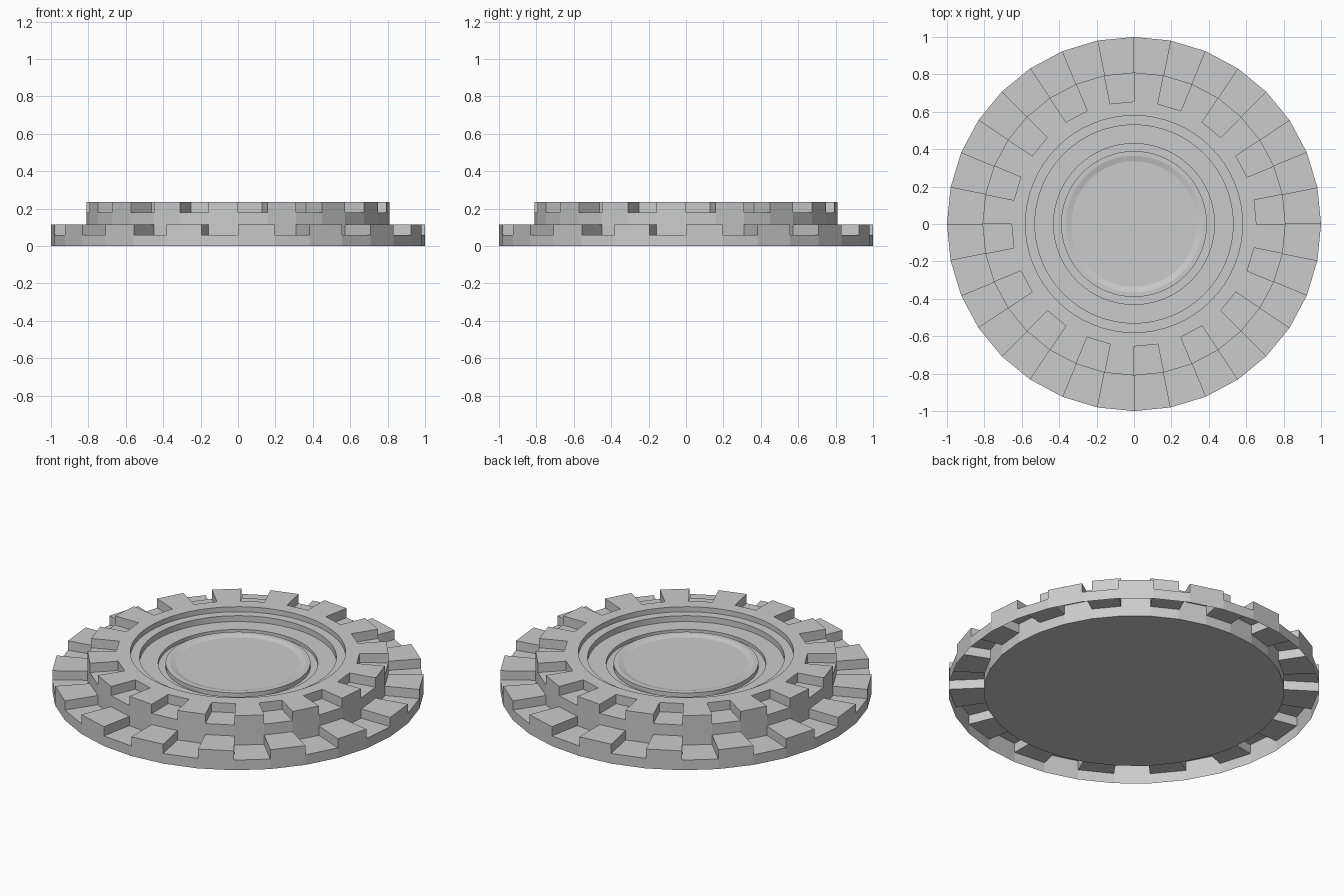
import bpy, bmesh, math

if "Cube" in bpy.data.objects:
    bpy.data.objects.remove(bpy.data.objects["Cube"])

SIDES = 32


def pt(r, step, z, n=SIDES):
    a = 2 * math.pi * step / n
    return (r * math.cos(a), r * math.sin(a), z)


def face(bm, pts):
    bm.faces.new([bm.verts.new(p) for p in pts])


def finish(bm, name):
    bmesh.ops.remove_doubles(bm, verts=bm.verts, dist=0.0001)
    mesh = bpy.data.meshes.new(name)
    bm.to_mesh(mesh)
    bm.free()
    ob = bpy.data.objects.new(name, mesh)
    bpy.context.collection.objects.link(ob)
    return ob


def toothed_band(bm, r_in, r_out, low, high, high_parity, inner_wall):
    """Alternating high and low sectors with an outer wall down to z = 0."""
    for i in range(SIDES):
        j = i + 1
        up = i % 2 == high_parity
        h = high if up else low
        # outer wall and top
        face(bm, [pt(r_out, i, 0), pt(r_out, j, 0), pt(r_out, j, h), pt(r_out, i, h)])
        face(bm, [pt(r_in, i, h), pt(r_out, i, h), pt(r_out, j, h), pt(r_in, j, h)])
        if up:
            # radial tooth sides
            face(bm, [pt(r_in, i, low), pt(r_out, i, low), pt(r_out, i, high), pt(r_in, i, high)])
            face(bm, [pt(r_out, j, low), pt(r_in, j, low), pt(r_in, j, high), pt(r_out, j, high)])
        elif inner_wall:
            # back wall of the notch
            face(bm, [pt(r_in, i, low), pt(r_in, j, low), pt(r_in, j, high), pt(r_in, i, high)])


# lower outer toothed flange, open underneath
bm = bmesh.new()
toothed_band(bm, 0.81, 1.0, 0.06, 0.115, 0, False)
finish(bm, "outer_toothed_flange")

# raised hub with notched rim and closed bottom
TOP = 0.235
bm = bmesh.new()
toothed_band(bm, 0.655, 0.81, 0.18, TOP, 1, True)
face(bm, [pt(0.81, -i, 0) for i in range(SIDES)])
# flat rim joining the notches to the rounder dish
for i in range(SIDES):
    face(bm, [pt(0.655, i, TOP), pt(0.655, i + 1, TOP)]
         + [pt(0.58, 2 * i + k, TOP, 64) for k in (2, 1, 0)])
finish(bm, "notched_hub")

# stepped round dish in the middle
profile = [(0.58, TOP), (0.58, 0.205), (0.53, 0.205), (0.53, 0.17), (0.43, 0.17),
           (0.43, 0.15), (0.39, 0.15), (0.39, 0.175), (0.365, 0.175),
           (0.335, 0.167)]
bm = bmesh.new()
for (r0, z0), (r1, z1) in zip(profile, profile[1:]):
    for i in range(64):
        face(bm, [pt(r0, i, z0, 64), pt(r0, i + 1, z0, 64),
                  pt(r1, i + 1, z1, 64), pt(r1, i, z1, 64)])
r, z = profile[-1]
face(bm, [pt(r, i, z, 64) for i in range(64)])
dish = finish(bm, "stepped_dish")
bpy.context.view_layer.objects.active = dish
dish.select_set(True)
bpy.ops.object.shade_smooth_by_angle(angle=math.radians(10))
